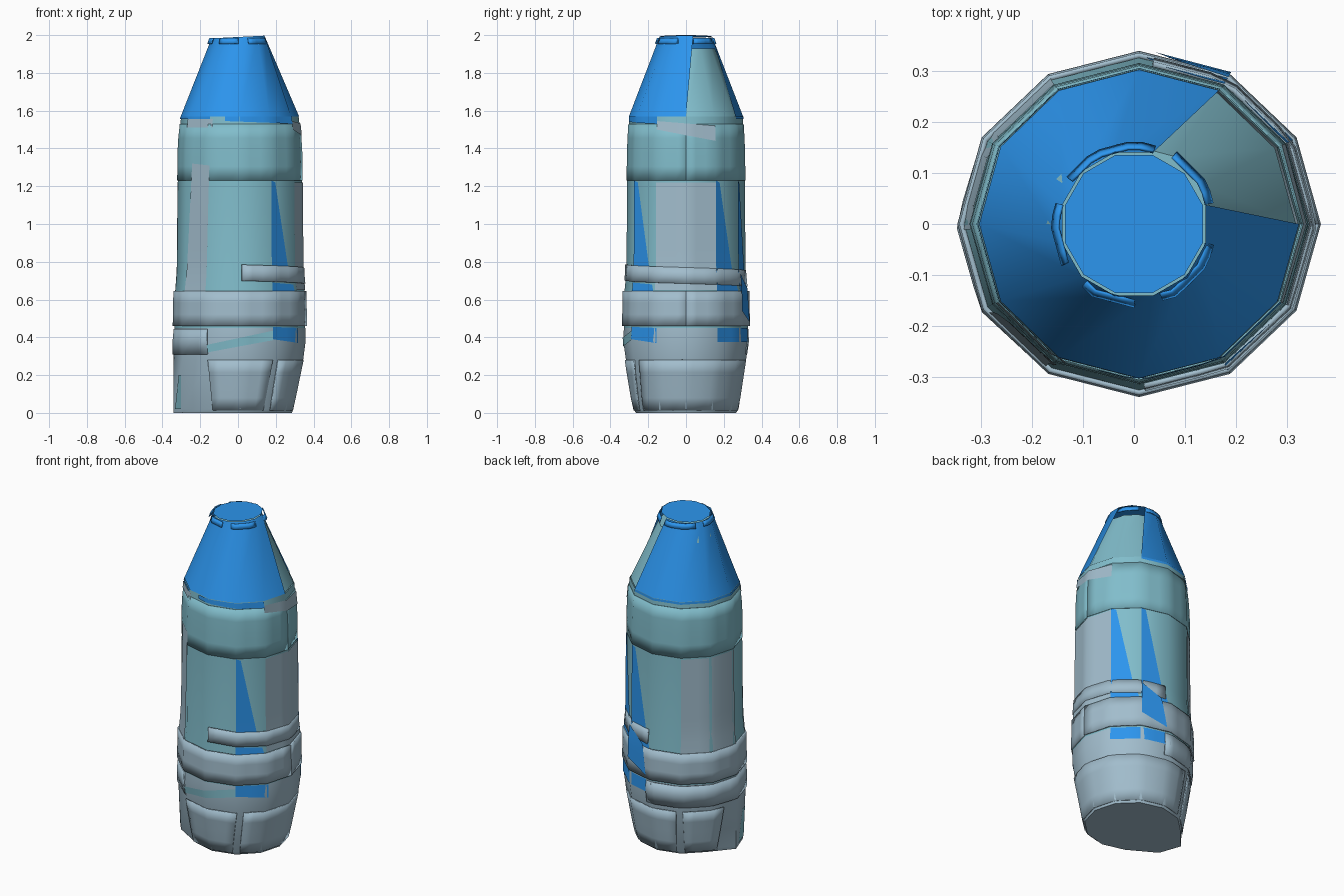
import bpy, math

if "Cube" in bpy.data.objects:
    bpy.data.objects.remove(bpy.data.objects["Cube"])

# z, x radius, y radius of the twelve-sided silhouette
PROFILE = [(0, .275, .265), (.02, .283, .278), (.28, .335, .318), (.38, .348, .332),
           (.45, .346, .329), (.65, .342, .325), (.75, .333, .315), (1.22, .329, .312),
           (1.42, .327, .309), (1.57, .311, .30), (2.0, .142, .142)]


def material(name, rgb):
    m = bpy.data.materials.new(name)
    m.diffuse_color = (*rgb, 1)
    m.use_nodes = True
    m.node_tree.nodes["Principled BSDF"].inputs["Base Color"].default_value = m.diffuse_color
    return m


GREY = material("pale_steel", (.36, .51, .61))
TEAL = material("teal", (.22, .51, .60))
BLUE = material("blue", (.025, .30, .85))


def radii(z):
    for (z0, x0, y0), (z1, x1, y1) in zip(PROFILE, PROFILE[1:]):
        if z <= z1:
            t = (z - z0) / (z1 - z0)
            return x0 + (x1 - x0) * t, y0 + (y1 - y0) * t
    return PROFILE[-1][1:]


def corner(k, z, off):
    rx, ry = radii(z)
    a = math.radians(30 * k)
    # the foot flares out on the left instead of tapering
    if k % 12 in (6, 7) and z < .38:
        rx = max(rx, .352)
    cx = .01 * min(1, max(0, (2 - z) / .4))
    return cx + (rx + off) * math.cos(a), (ry + off) * math.sin(a), z


def surf(angle, z, off):
    """Point on the flat-sided skin at an angle in degrees."""
    k = math.floor(angle / 30 + 1e-6)
    t = angle / 30 - k
    p, q = corner(k, z, off), corner(k + 1, z, off)
    return tuple(a + (b - a) * t for a, b in zip(p, q))


def make(name, verts, faces, mat):
    me = bpy.data.meshes.new(name)
    me.from_pydata(verts, [], faces)
    me.materials.append(mat)
    me.shade_smooth()
    me.set_sharp_from_angle(angle=math.radians(40))
    ob = bpy.data.objects.new(name, me)
    bpy.context.collection.objects.link(ob)
    return ob


def rings(name, rows, mat, bottom=False, top=False):
    n = len(rows[0])
    verts = [p for row in rows for p in row]
    faces = [(r * n + i, r * n + (i + 1) % n, (r + 1) * n + (i + 1) % n, (r + 1) * n + i)
             for r in range(len(rows) - 1) for i in range(n)]
    if bottom:
        faces.append(tuple(reversed(range(n))))
    if top:
        faces.append(tuple(range(len(verts) - n, len(verts))))
    return make(name, verts, faces, mat)


def panel(name, mat, lo, hi, off=.004, thick=0):
    """Skin panel; lo and hi are (start angle, end angle, z at start, z at end)."""
    cols = max(2, math.ceil((lo[1] - lo[0]) / 10))
    nr = max(1, math.ceil((hi[2] - lo[2]) / .08))
    verts = []
    for r in range(nr + 1):
        v = r / nr
        a0, a1, z0, z1 = [p + (q - p) * v for p, q in zip(lo, hi)]
        for c in range(cols + 1):
            u = c / cols
            verts.append(surf(a0 + (a1 - a0) * u, z0 + (z1 - z0) * u, off))
    w = cols + 1
    faces = [(r * w + c, r * w + c + 1, (r + 1) * w + c + 1, (r + 1) * w + c)
             for r in range(nr) for c in range(cols)]
    ob = make(name, verts, faces, mat)
    if thick:
        s = ob.modifiers.new("thickness", "SOLIDIFY")
        s.thickness, s.offset = thick, -1
    return ob


def ring(z, off=0):
    return [corner(k, z, off) for k in range(12)]


# Main body
rings("base", [ring(z) for z in (0, .02, .28, .38, .45)], GREY, bottom=True)
rings("sleeve", [ring(z) for z in (.45, .65, .75, 1.22, 1.42, 1.57)], TEAL)
rings("inner_nose", [ring(1.57, -.004), ring(1.93, -.015)], TEAL, top=True)

# Blue nose shell: open over one sixth, its upper edge turned half a side
low = [corner(k, 1.57, .002) for k in range(2, 13)]
tip = []
for i in range(11):
    a = math.radians(75 + 30 * i)
    tip.append((.145 * math.cos(a), .145 * math.sin(a), 1.99 + .05 * .145 * math.cos(a)))
make("nose_shell", low + tip, [(i, i + 1, i + 12, i + 11) for i in range(10)], BLUE)
cap = [(.14 * math.cos(math.radians(15 + 30 * k)), .14 * math.sin(math.radians(15 + 30 * k)),
        1.993 + .05 * .14 * math.cos(math.radians(15 + 30 * k))) for k in range(12)]
make("nose_cap", cap, [tuple(range(12))], BLUE)
for i, (a, b) in enumerate([(75, 145), (15, 60), (165, 210), (230, 270), (290, 345)]):
    panel("cap_clip_%d" % i, BLUE, (a, b, 1.955, 1.955), (a, b, 1.985, 1.985), .006, .006)

# Shoulder trim
panel("shoulder_band", TEAL, (0, 360, 1.23, 1.23), (0, 360, 1.53, 1.53), .003, .003)
panel("shoulder_rim", BLUE, (255, 330, 1.545, 1.53), (255, 330, 1.568, 1.568), .006)
panel("shoulder_rim_back", BLUE, (60, 240, 1.555, 1.555), (60, 240, 1.569, 1.569), .004)
panel("shoulder_patch_left", GREY, (210, 243, 1.51, 1.51), (210, 243, 1.555, 1.555), .006)
panel("shoulder_patch_right", GREY, (-30, 30, 1.50, 1.44), (-30, 30, 1.545, 1.52), .006)

# Tall side panels and the tapering blue stripes beside them
panel("panel_right", GREY, (-30, 30, .65, .65), (-30, 30, 1.22, 1.22))
panel("panel_back", GREY, (120, 182, .64, .64), (120, 182, 1.22, 1.22))
panel("panel_front", GREY, (212, 238, .64, .64), (219, 241, 1.32, 1.31), .006)
for a in (30, 60, 300):
    panel("stripe_%d" % a, BLUE, (a, a + 22, .74, .74), (a, a + 5, 1.23, 1.22), .005)
    panel("low_stripe_%d" % a, BLUE, (a, a + 28, .64, .64), (a, a + 26, .69, .68), .005)
panel("stripe_foot", BLUE, (60, 85, .54, .48), (60, 80, .74, .66), .016)

# Raised belts
panel("main_belt", GREY, (0, 360, .46, .46), (0, 360, .645, .645), .010, .010)
panel("upper_belt", GREY, (272, 445, .70, .67), (272, 445, .785, .755), .010, .010)

# Lower inlays and foot plates
panel("inlay_front_right", BLUE, (300, 332, .39, .37), (300, 332, .455, .45))
panel("inlay_back_right", BLUE, (30, 84, .375, .375), (30, 84, .45, .45))
panel("inlay_front", TEAL, (240, 300, .32, .385), (240, 300, .36, .435))
panel("inlay_left", TEAL, (188, 208, .02, .02), (200, 208, .2, .2))
panel("foot_plate_front", GREY, (240, 296, .012, .012), (240, 301, .28, .28), .007, .007)
panel("foot_plate_right", GREY, (305, 475, .012, .012), (308, 475, .28, .28), .007, .007)
panel("foot_plate_back", GREY, (125, 160, .012, .012), (122, 165, .28, .28), .007, .007)
panel("lower_belt", GREY, (84, 240, .31, .31), (84, 240, .445, .445), .007, .007)
